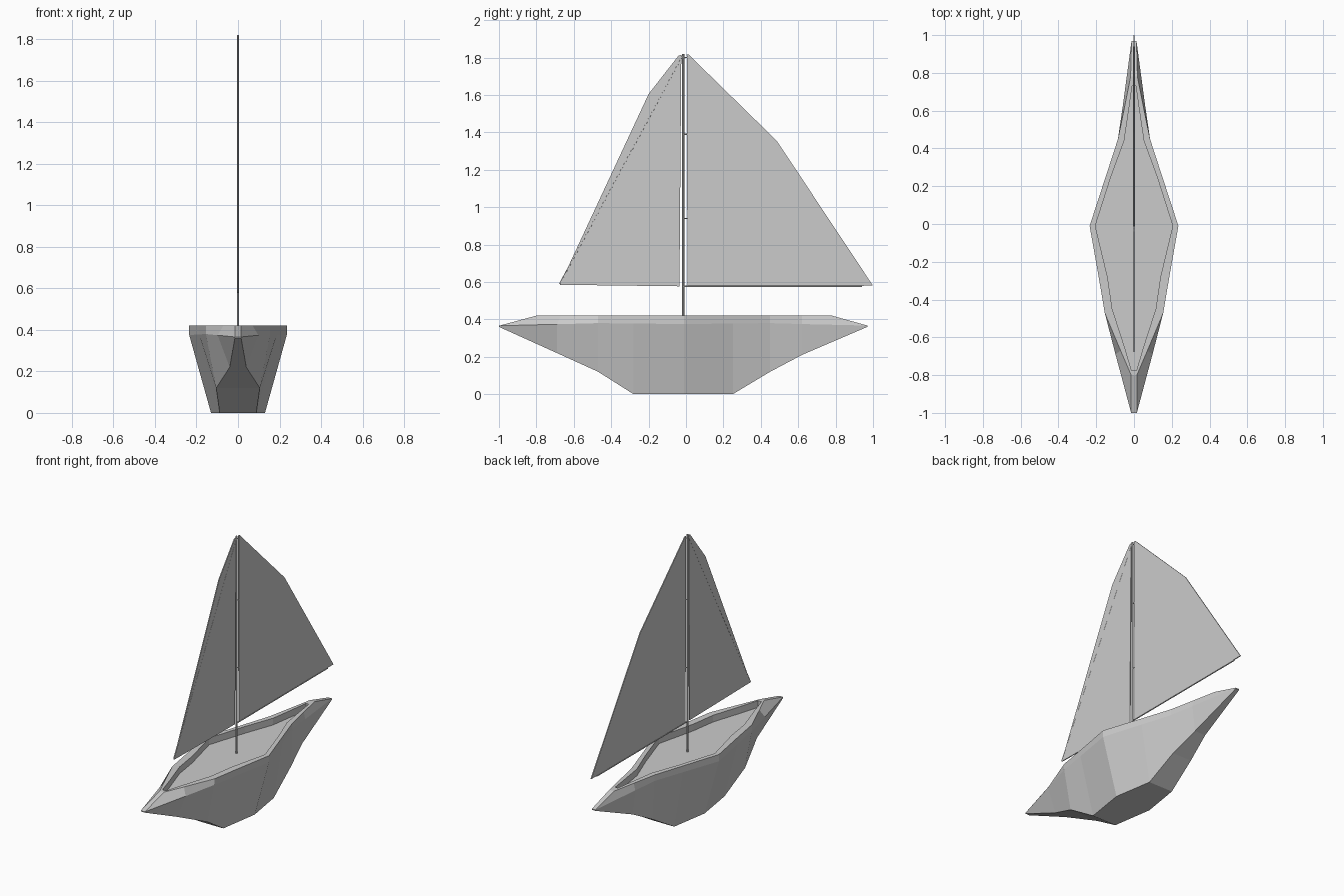
import bpy, bmesh
from mathutils import Vector

if "Cube" in bpy.data.objects:
    bpy.data.objects.remove(bpy.data.objects["Cube"])


def finish(bm, name):
    bmesh.ops.recalc_face_normals(bm, faces=bm.faces)
    me = bpy.data.meshes.new(name)
    bm.to_mesh(me)
    bm.free()
    ob = bpy.data.objects.new(name, me)
    bpy.context.collection.objects.link(ob)
    return ob


def rod(name, a, b, r, sides=6):
    a, b = Vector(a), Vector(b)
    bm = bmesh.new()
    bmesh.ops.create_cone(bm, cap_ends=True, segments=sides, radius1=r, radius2=r,
                          depth=(b - a).length)
    ob = finish(bm, name)
    ob.location = (a + b) / 2
    ob.rotation_euler = (b - a).to_track_quat('Z', 'Y').to_euler()
    return ob


def sail(name, outline, t=0.003):
    bm = bmesh.new()
    face = bm.faces.new([bm.verts.new((-t, y, z)) for y, z in outline])
    ext = bmesh.ops.extrude_face_region(bm, geom=[face], use_keep_orig=True)
    for v in ext['geom']:
        if isinstance(v, bmesh.types.BMVert):
            v.co.x = t
    return finish(bm, name)


# Hull: half-width lines running bow to stern, as (y, half width, z)
keel = [(-1, .015, .36), (-.69, .04, .22), (-.47, .105, .12), (-.28, .088, 0), (-.01, .13, 0),
        (.25, .088, 0), (.45, .07, .12), (.62, .04, .21), (.97, .013, .36)]
chine = [(-1, .015, .366), (-.69, .098, .374), (-.47, .155, .38), (-.28, .187, .378),
         (-.01, .235, .375), (.25, .15, .378), (.45, .085, .38), (.62, .06, .375), (.97, .013, .367)]
gunwale = [(-.8, .015), (-.67, .071), (-.47, .155), (-.28, .187), (-.01, .235),
           (.25, .15), (.45, .085), (.62, .05), (.78, .018)]
inner = [(-.775, .013), (-.65, .05), (-.45, .115), (-.28, .14), (-.01, .205),
         (.25, .122), (.44, .052), (.6, .028), (.73, .01)]
rows = [keel, chine, [(y, w, .42) for y, w in gunwale],
        [(y, w, .42) for y, w in inner], [(y, w, .375) for y, w in inner]]

bm = bmesh.new()
left = [[bm.verts.new((-w, y, z)) for y, w, z in r] for r in rows]
right = [[bm.verts.new((w, y, z)) for y, w, z in r] for r in rows]
n = len(keel)
for side in (left, right):
    for a, b in zip(side, side[1:]):
        for i in range(n - 1):
            bm.faces.new((a[i], a[i + 1], b[i + 1], b[i]))
# Bottom and deck
for k in (0, -1):
    for i in range(n - 1):
        bm.faces.new((left[k][i], left[k][i + 1], right[k][i + 1], right[k][i]))
# Bow and stern strips
for i in (0, n - 1):
    for k in range(len(rows) - 1):
        bm.faces.new((left[k][i], right[k][i], right[k + 1][i], left[k + 1][i]))
finish(bm, "hull")

# Mast, boom and forestay
rod("mast", (0, -.015, .37), (0, -.015, 1.82), .006, 8)
rod("boom", (0, -.015, .577), (0, .94, .577), .005)
rod("forestay", (0, -.675, .59), (0, -.015, 1.815), .004)

# Sails
sail("mainsail", [(.008, .577), (1, .58), (.485, 1.355), (.015, 1.815), (.004, 1.815)])
sail("foresail", [(-.675, .585), (-.035, .577), (-.025, 1.815), (-.04, 1.81), (-.2, 1.605)])

# Ties holding the mainsail to the mast
for z in (.94, 1.39, 1.8):
    rod("sail_tie", (0, -.015, z), (0, .012, z), .003)
